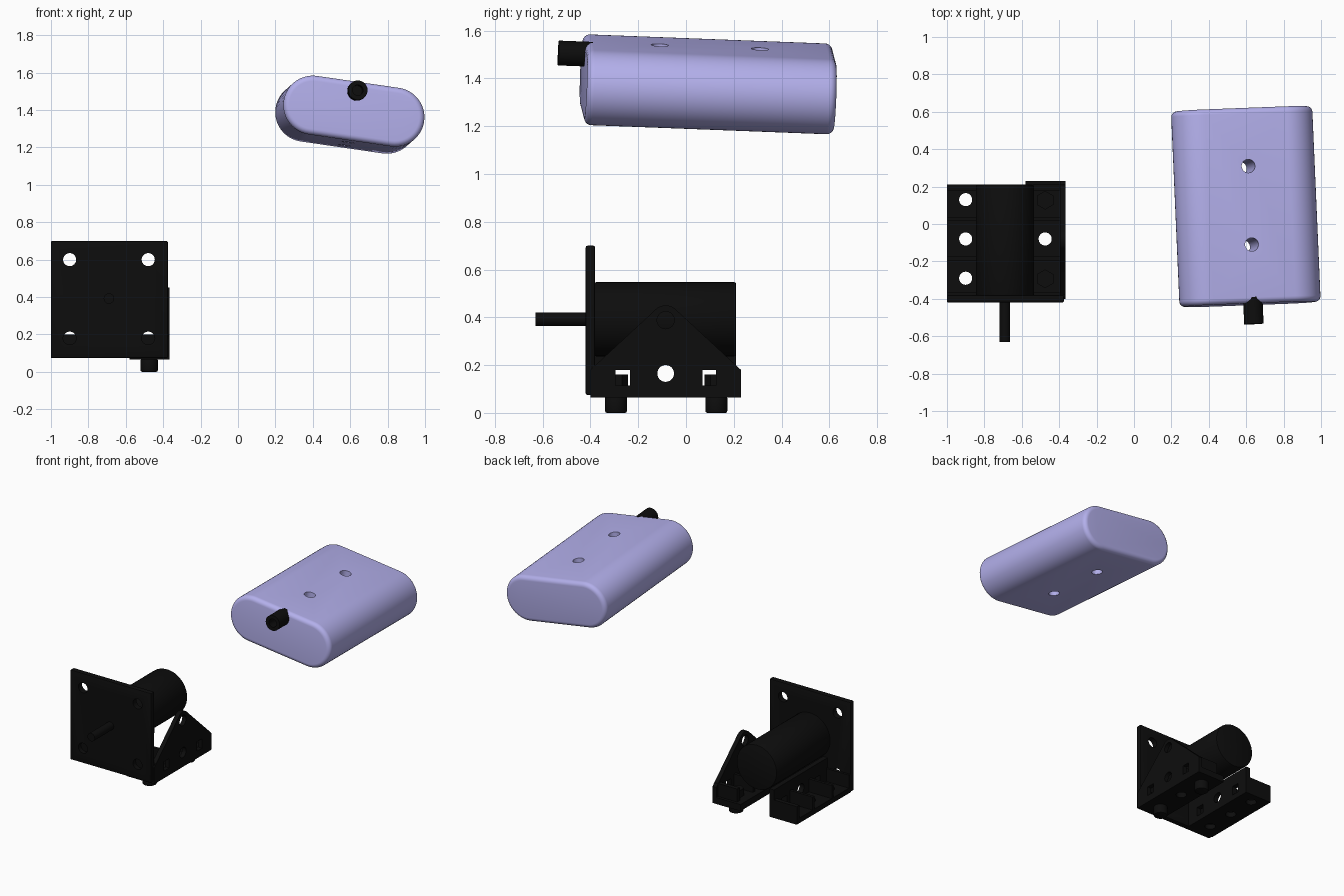
import bpy, bmesh, math
from mathutils import Matrix, Vector

if "Cube" in bpy.data.objects:
    bpy.data.objects.remove(bpy.data.objects["Cube"])


def material(name, rgb):
    m = bpy.data.materials.new(name)
    m.diffuse_color = (*rgb, 1)
    m.use_nodes = True
    m.node_tree.nodes["Principled BSDF"].inputs["Base Color"].default_value = m.diffuse_color
    return m


BLACK = material("black", (0.004, 0.004, 0.004))
LAVENDER = material("lavender", (0.45, 0.43, 0.83))


def finish(name, bm, mat):
    bmesh.ops.recalc_face_normals(bm, faces=bm.faces)
    me = bpy.data.meshes.new(name)
    bm.to_mesh(me)
    bm.free()
    ob = bpy.data.objects.new(name, me)
    bpy.context.collection.objects.link(ob)
    if mat:
        me.materials.append(mat)
    return ob


def box(name, x, y, z, mat=BLACK):
    bm = bmesh.new()
    bmesh.ops.create_cube(bm, size=1)
    for v in bm.verts:
        v.co = [(r[0] + r[1]) / 2 + c * (r[1] - r[0]) for c, r in zip(v.co, (x, y, z))]
    return finish(name, bm, mat)


def cyl(name, a, b, r, mat=BLACK, seg=40):
    a, b = Vector(a), Vector(b)
    bm = bmesh.new()
    rot = Vector((0, 0, 1)).rotation_difference(b - a).to_matrix().to_4x4()
    bmesh.ops.create_cone(bm, cap_ends=True, segments=seg, radius1=r, radius2=r,
                          depth=(b - a).length,
                          matrix=Matrix.Translation((a + b) / 2) @ rot)
    return finish(name, bm, mat)


def prism_yz(name, pts, x0, x1):
    bm = bmesh.new()
    f = bm.faces.new([bm.verts.new((x0, y, z)) for y, z in pts])
    ext = bmesh.ops.extrude_face_region(bm, geom=[f])
    bmesh.ops.translate(bm, vec=(x1 - x0, 0, 0),
                        verts=[e for e in ext["geom"] if isinstance(e, bmesh.types.BMVert)])
    return finish(name, bm, BLACK)


def apply(ob, mod):
    bpy.context.view_layer.objects.active = ob
    bpy.ops.object.modifier_apply(modifier=mod.name)


def cut(ob, cutters):
    for c in cutters:
        m = ob.modifiers.new("cut", "BOOLEAN")
        m.operation, m.solver, m.object = "DIFFERENCE", "EXACT", c
        apply(ob, m)
        bpy.data.objects.remove(c)


def smooth(ob):
    bpy.ops.object.select_all(action="DESELECT")
    ob.select_set(True)
    bpy.context.view_layer.objects.active = ob
    bpy.ops.object.shade_smooth_by_angle(angle=math.radians(30))


# front plate with rounded corners and four bolt holes
plate = box("front_plate", (-1, -0.375), (-0.42, -0.38), (0.075, 0.70))
m = plate.modifiers.new("round", "BEVEL")
m.width, m.segments = 0.008, 2
apply(plate, m)
cut(plate, [cyl("c", (x, -0.5, z), (x, -0.3, z), 0.035, None)
            for x in (-0.9, -0.48) for z in (0.18, 0.60)])

# motor and shaft
MX, MZ = -0.69, 0.392
motor = cyl("motor_can", (MX, -0.385, MZ), (MX, 0.21, MZ), 0.155, seg=64)
m = motor.modifiers.new("round", "BEVEL")
m.width, m.segments, m.limit_method = 0.008, 2, "ANGLE"
apply(motor, m)
shaft = cyl("shaft", (MX, -0.63, MZ), (MX, -0.38, MZ), 0.028)

HOLES_Y = (-0.29, -0.08, 0.13)
RIBS = ((-0.39, -0.365), (-0.195, -0.175), (0.015, 0.035), (0.18, 0.21))


def side_windows(x0, x1):
    return [box("c", (x0, x1), (-0.295, -0.235), (0.115, 0.18), None),
            box("c", (x0, x1), (0.07, 0.125), (0.115, 0.18), None),
            cyl("c", (x0, -0.085, 0.165), (x1, -0.085, 0.165), 0.035, None)]


# left foot: base strip, pierced wall and cross ribs
base_l = box("left_base", (-1, -0.79), (-0.385, 0.21), (0.075, 0.11))
cut(base_l, [cyl("c", (-0.9, y, 0), (-0.9, y, 0.3), 0.035, None) for y in HOLES_Y])
wall_l = box("left_wall", (-0.825, -0.79), (-0.385, 0.21), (0.08, 0.27))
cut(wall_l, side_windows(-0.9, -0.7))

# right foot: base strip with a corner chamfer
base_r = box("right_base", (-0.58, -0.365), (-0.40, 0.23), (0.065, 0.11))
cut(base_r, [cyl("c", (-0.475, -0.08, 0), (-0.475, -0.08, 0.3), 0.035, None)])

# right triangular side plate with rounded, pierced apex
arc = [(-0.085 + 0.062 * math.cos(t), 0.388 + 0.062 * math.sin(t))
       for t in [math.radians(40 + 100 * i / 12) for i in range(13)]]
gusset = prism_yz("triangular_side_plate",
                  [(-0.40, 0.07), (0.23, 0.07), (0.23, 0.18)] + arc + [(-0.40, 0.18)],
                  -0.395, -0.365)
cut(gusset, [cyl("c", (-0.5, -0.085, 0.388), (-0.3, -0.085, 0.388), 0.036, None)]
    + side_windows(-0.5, -0.3))

# cross ribs of both feet
for i, ry in enumerate(RIBS):
    box(f"left_rib_{i}", (-1, -0.80), ry, (0.08, 0.20))
    box(f"right_rib_{i}", (-0.54, -0.37), ry, (0.07, 0.20))

# screws under the right foot
screws = []
for i, y in enumerate((-0.293, 0.127)):
    head = cyl(f"screw_head_{i}", (-0.475, y, 0), (-0.475, y, 0.07), 0.046)
    m = head.modifiers.new("round", "BEVEL")
    m.width, m.segments, m.limit_method = 0.008, 2, "ANGLE"
    apply(head, m)
    nut = cyl(f"screw_nut_{i}", (-0.475, y, 0.10), (-0.475, y, 0.16), 0.05, seg=6)
    screws.append(head)

# lavender body: stadium rings with rounded rims
L, R, D, F = 0.523, 0.158, 0.222, 0.03


def stadium(bm, y, r):
    pts = []
    for side, start in ((1, -90), (-1, 90)):
        for i in range(25):
            t = math.radians(start + 180 * i / 24)
            pts.append(bm.verts.new((side * D + r * math.cos(t), y, r * math.sin(t))))
    return pts


bm = bmesh.new()
steps = [math.radians(90 * i / 6) for i in range(7)]
rim = [(L - F + F * math.cos(t), R - F + F * math.sin(t)) for t in steps]
rings = [stadium(bm, -y, r) for y, r in rim] + [stadium(bm, y, r) for y, r in reversed(rim)]
for a, b in zip(rings, rings[1:]):
    for i in range(len(a)):
        j = (i + 1) % len(a)
        bm.faces.new((a[i], a[j], b[j], b[i]))
bm.faces.new(rings[0])
bm.faces.new(rings[-1])
body = finish("tank_body", bm, LAVENDER)
cut(body, [cyl("c", (0, y, -0.4), (0, y, 0.4), 0.036, None) for y in (-0.21, 0.21)])

# hollow nozzle at the front
nozzle = cyl("nozzle", (0, -0.633, 0.108), (0, -0.49, 0.108), 0.052)
cut(nozzle, [cyl("c", (0, -0.7, 0.108), (0, -0.53, 0.108), 0.028, None)])

tilt = (Matrix.Translation((0.598, 0.093, 1.375)) @ Matrix.Rotation(math.radians(2.5), 4, "Z")
        @ Matrix.Rotation(math.radians(-2.2), 4, "X") @ Matrix.Rotation(math.radians(8.3), 4, "Y"))
for ob in (body, nozzle):
    ob.matrix_world = tilt

for ob in [plate, motor, shaft, base_l, wall_l, base_r, gusset, body, nozzle] + screws:
    smooth(ob)
